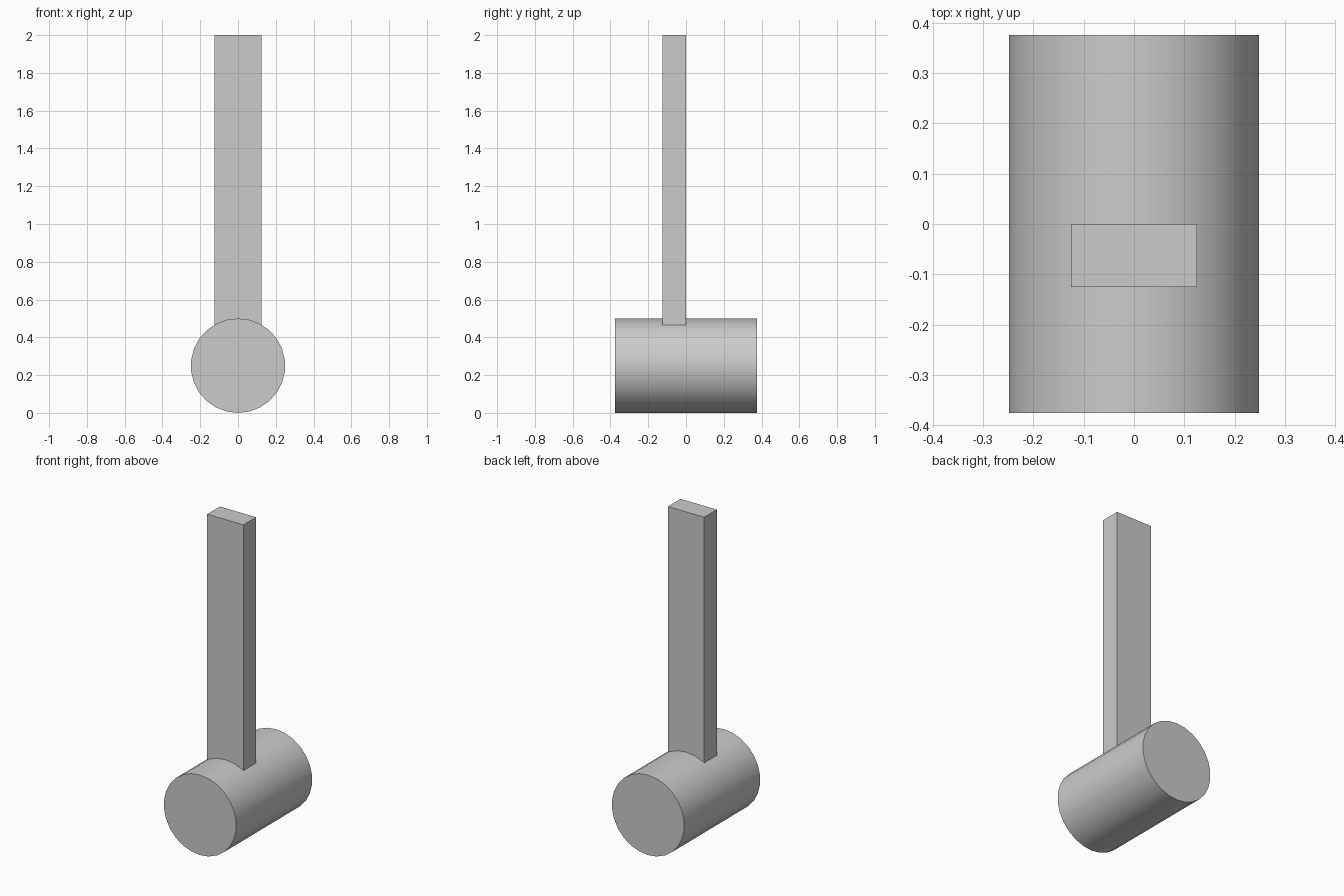
import bpy
import math

default = bpy.data.objects.get("Cube")
if default:
    bpy.data.objects.remove(default, do_unlink=True)

# One plain grey for the whole mallet
grey = bpy.data.materials.new("light grey")
grey.use_nodes = True
colour = (0.6, 0.6, 0.6, 1)
grey.diffuse_color = colour
grey.node_tree.nodes["Principled BSDF"].inputs["Base Color"].default_value = colour

RADIUS, LENGTH = 0.25, 0.75
TOP, BOTTOM = 2.0, 0.45   # handle foot is sunk just inside the head
WIDTH, DEPTH = 0.25, 0.125


def finish(name):
    obj = bpy.context.object
    obj.name = obj.data.name = name
    obj.data.materials.append(grey)
    bpy.ops.object.transform_apply(location=False, rotation=True, scale=True)
    return obj


# Head: round bar lying front to back
bpy.ops.mesh.primitive_cylinder_add(
    vertices=26, radius=RADIUS, depth=LENGTH,
    location=(0, 0, RADIUS), rotation=(math.pi / 2, 0, 0))
finish("mallet_head")
bpy.ops.object.shade_smooth_by_angle(angle=math.radians(30))

# Handle: flat bar standing on the head, its back face on the centre line
bpy.ops.mesh.primitive_cube_add(size=1, location=(0, -DEPTH / 2, (TOP + BOTTOM) / 2))
bpy.context.object.scale = (WIDTH, DEPTH, TOP - BOTTOM)
finish("handle")
